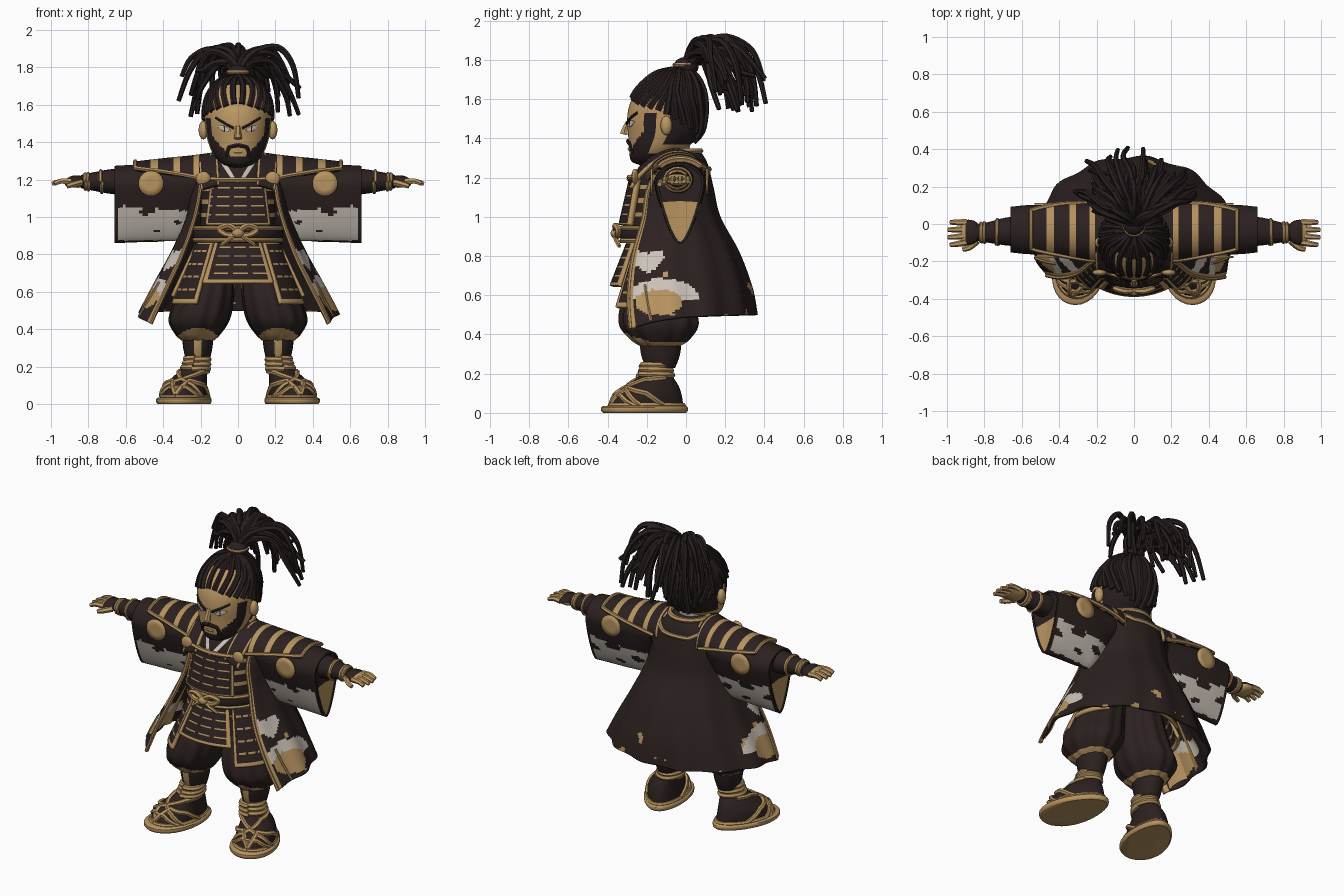
import bpy, bmesh, math, random
from math import sin, cos, pi
from mathutils import Vector, Matrix, noise

random.seed(4)
if "Cube" in bpy.data.objects:
    bpy.data.objects.remove(bpy.data.objects["Cube"])

# Palette
DARK, TRIM, SKIN, LIGHT, HAIR = range(5)
MATS = []
for label, col in (("dark cloth", (.024, .015, .014)), ("gold trim", (.47, .29, .115)),
                   ("tan skin", (.50, .31, .125)), ("pale cloth", (.60, .54, .48)),
                   ("black hair", (.021, .013, .013))):
    m = bpy.data.materials.new(label)
    m.use_nodes = True
    m.diffuse_color = (*col, 1)
    bsdf = m.node_tree.nodes["Principled BSDF"]
    bsdf.inputs["Base Color"].default_value = (*col, 1)
    bsdf.inputs["Roughness"].default_value = .8
    MATS.append(m)


def lerp(a, b, t):
    return a + (b - a) * t


def spline(rows, t):
    """Smooth interpolation through rows of equal length."""
    n = len(rows) - 1
    s = min(max(t, 0), 1) * n
    i = min(int(s), n - 1)
    w = s - i
    near = rows[max(i - 1, 0)], rows[i], rows[i + 1], rows[min(i + 2, n)]
    return [q + .5 * w * (r - p + w * (2*p - 5*q + 4*r - e + w * (3 * (q - r) + e - p)))
            for p, q, r, e in zip(*near)]


def finish(name, mesh, thick=0, mirror=False):
    if not mesh.materials:
        for m in MATS:
            mesh.materials.append(m)
    mesh.shade_smooth()
    mesh.set_sharp_from_angle(angle=.7)
    ob = bpy.data.objects.new(name, mesh)
    bpy.context.collection.objects.link(ob)
    if thick:
        ob.modifiers.new("Thickness", "SOLIDIFY").thickness = thick
    if mirror:
        ob.modifiers.new("Mirror", "MIRROR").use_mirror_merge = False


def sheet(name, f, nu, nv, rule=DARK, thick=0, mirror=False, closed=False):
    """Surface from f(u, v); rule picks the colour of each face."""
    bm = bmesh.new()
    cols = nu if closed else nu + 1
    grid = [[bm.verts.new(f(i / nu, j / nv)) for i in range(cols)] for j in range(nv + 1)]
    for j in range(nv):
        for i in range(nu):
            k = (i + 1) % cols
            face = bm.faces.new((grid[j][i], grid[j][k], grid[j + 1][k], grid[j + 1][i]))
            face.material_index = rule((i + .5) / nu, (j + .5) / nv, face.calc_center_median()) \
                if callable(rule) else rule
    bmesh.ops.remove_doubles(bm, verts=bm.verts, dist=.0005)
    if closed:
        bmesh.ops.holes_fill(bm, edges=bm.edges, sides=0)
    mesh = bpy.data.meshes.new(name)
    bm.to_mesh(mesh)
    finish(name, mesh, thick, mirror)


def tube(name, pts, r0, r1=None, mat=TRIM, mirror=False, ring=False, steps=5):
    """Round cord through points, tapering from r0 to r1."""
    r1 = r0 if r1 is None else r1
    n = (len(pts) - 1) * steps
    cu = bpy.data.curves.new(name, "CURVE")
    cu.dimensions, cu.bevel_depth, cu.bevel_resolution, cu.use_fill_caps = "3D", 1, 1, True
    sp = cu.splines.new("POLY")
    sp.points.add(n)
    for k, p in enumerate(sp.points):
        p.co = (*spline([tuple(q) for q in pts], k / n), 1)
        p.radius = lerp(r0, r1, k / n)
    sp.use_cyclic_u = ring
    tmp = bpy.data.objects.new(name, cu)
    mesh = bpy.data.meshes.new_from_object(tmp)
    bpy.data.objects.remove(tmp)
    mesh.materials.clear()
    for m in MATS:
        mesh.materials.append(m)
    for p in mesh.polygons:
        p.material_index = mat
    finish(name, mesh, 0, mirror)


def trim(name, f, uvs, r=.011, mat=TRIM, mirror=False, steps=8, r1=None):
    """Cord lying on the surface f along straight runs in (u, v)."""
    pts = []
    for (a, b), (c, d) in zip(uvs, uvs[1:]):
        pts += [f(lerp(a, c, k / steps), lerp(b, d, k / steps)) for k in range(steps)]
    tube(name, pts + [f(*uvs[-1])], r, r1, mat, mirror, steps=1)


def upright(rows, fold=0, count=0):
    def f(u, v):
        x, y, z, rx, ry = spline(rows, v)
        a = 2 * pi * u
        k = 1 + fold * cos(count * a)
        return Vector((x + k * rx * sin(a), y - k * ry * cos(a), z))
    return f


def sideways(rows, span=lambda v: (0, 2 * pi)):
    def f(u, v):
        x, y, z, ry, rz = spline(rows, v)
        a = lerp(*span(v), u)
        return Vector((x, y - ry * cos(a), z - rz * sin(a)))
    return f


def level(f, z, u=0):
    lo, hi = 0, 1
    for _ in range(24):
        mid = (lo + hi) / 2
        lo, hi = (mid, hi) if f(u, mid).z < z else (lo, mid)
    return lo


def ball(name, at, size, mat, mirror=False):
    f = lambda u, v: Vector(at) + Vector((size[0] * sin(pi * v) * sin(2*pi*u),
        -size[1] * sin(pi * v) * cos(2*pi*u), -size[2] * cos(pi * v)))
    sheet(name, f, 12, 8, mat, 0, mirror, True)


# Sandals and feet, turned outward
turn = Matrix.Translation((.28, -.21, 0)) @ Matrix.Rotation(.3, 4, "Z")
def footed(rows):
    base = upright(rows)
    def f(u, v):
        p = base(u, v)
        p.x *= 1 + .18 * cos(2 * pi * u)
        return turn @ p
    return f
sheet("sandal_sole", footed([(0, 0, z, r, r + .09) for z, r in
      ((0, .128), (.01, .137), (.028, .137), (.036, .125))]), 32, 6, TRIM, 0, True, True)
foot = footed([(0, .01, .03, .115, .195), (0, .02, .09, .11, .175), (-.01, .05, .14, .09, .13),
               (-.035, .07, .19, .07, .085), (-.045, .075, .25, .062, .07)])
sheet("foot", foot, 28, 12, DARK, 0, True, True)
for s in (-1, 1):
    trim("sandal_strap", foot, [(0, .1), (s * .06, .42), (s * .2, .3), (s * .3, .05)], .015, mirror=True)
    trim("sandal_cross_strap", foot, [(s * .2, .02), (s * .1, .3), (-s * .12, .65), (-s * .3, .7)], .014, mirror=True)
trim("sandal_toe_strap", foot, [(-.16, .05), (-.06, .25), (.06, .25), (.16, .05)], .013, mirror=True)
trim("sandal_rim", foot, [(0, .05), (1, .05)], .013, mirror=True, steps=32)
for v in (.78, .87, .97):
    trim("ankle_wrap", foot, [(0, v), (1, v - .04)], .016, mirror=True, steps=24)

# Shins and baggy trousers
shin = upright([(.215, -.13, .23, .062, .075), (.215, -.13, .3, .078, .1), (.215, -.13, .4, .088, .11)])
sheet("shin", shin, 24, 8, lambda u, v, p: TRIM if abs((u + .5) % 1 - .5) < .04 or v > .8 else DARK,
      0, True, True)
trousers = upright([(.215, -.13, .34, .085, .1), (.215, -.13, .375, .12, .15), (.208, -.135, .45, .16, .2),
                    (.18, -.14, .56, .155, .185), (.15, -.12, .7, .13, .15), (.12, -.1, .87, .11, .13)], .035, 11)
sheet("trousers", trousers, 66, 40, lambda u, v, p: TRIM if v < .14 + .16 * max(cos(2*pi*u), 0) ** 2 else DARK,
      0, True, True)

# Torso, breastplate and shoulder straps
sheet("torso", upright([(0, -.1, .8, .21, .2), (0, -.1, 1, .2, .2), (0, -.09, 1.2, .19, .18),
      (0, -.07, 1.3, .15, .13), (0, -.07, 1.34, .08, .08)]), 36, 36,
      lambda u, v, p: TRIM if p.z < 1.2 and (p.z * 14) % 1 < .3 else DARK, 0, False, True)
def plate_rule(bands, eu, ev):
    def rule(u, v, p):
        edge = min(u, 1 - u) < eu or min(v, 1 - v) < ev
        line = (v * bands) % 1 < .2 and int(u * 14) % 4 != 1
        return TRIM if edge or line else DARK
    return rule
def breast(u, v):
    x = (2 * u - 1) * lerp(.175, .145, v)
    return Vector((x, -.345 + .055 * v + 1.7 * x * x, lerp(.96, 1.2, v)))
sheet("breastplate", breast, 28, 30, plate_rule(5, .05, .04), .03)
trim("breastplate_top_edge", breast, [(0, 1), (1, 1)], .014)
def strap(u, v):
    y, z = spline([(-.29, 1.18), (-.23, 1.26), (-.13, 1.335), (-.03, 1.35), (.05, 1.31)], v)
    return Vector((.1 + .1 * u + .02 * v, y, z - .03 * u))
sheet("shoulder_strap", strap, 10, 14, lambda u, v, p: TRIM if abs(u - .5) > .4 else DARK, .02, True)
ball("strap_rosette", (.185, -.26, 1.205), (.04, .018, .04), TRIM, True)

# Belt and bow
belt = upright([(0, -.1, z, r, r - .005) for z, r in ((.865, .225), (.89, .24), (.93, .24), (.955, .225))])
sheet("belt", belt, 40, 6, DARK, 0, False, True)
for v in (.2, .8):
    trim("belt_cord", belt, [(0, v), (1, v)], .012, steps=40)
ball("bow_knot", (0, -.355, .915), (.035, .03, .028), TRIM)
tube("bow_loop", [(0, -.355, .92), (.05, -.36, .955), (.1, -.345, .935), (.06, -.35, .905), (0, -.35, .91)],
     .016, mirror=True)
tube("bow_tail", [(.01, -.36, .91), (.05, -.355, .88), (.09, -.34, .85)], .014, .01, mirror=True)

# Armoured skirt panels
def tasset(a0, a1, zb, rx, ry):
    def f(u, v):
        a = lerp(a0, a1, u)
        return Vector((lerp(rx, .22, v) * sin(a), -.1 - lerp(ry, .2, v) * cos(a), lerp(zb, .88, v)))
    return f
for name, a0, a1, zb, rx, ry in (("front_tasset", -.58, .58, .65, .35, .29), ("side_tasset", .66, 1.3, .54, .37, .33),
                                 ("rear_tasset", 1.5, 2.3, .58, .36, .3), ("back_tasset", 2.4, 3.1, .62, .36, .3)):
    sheet(name, tasset(a0, a1, zb, rx, ry), 28, 30, plate_rule(5, .07, .06), .02, a0 > 0)

# Long coat, open at the front, with gold-lined front flaps
COAT = [(.5, .535, .44, -.08, 1.1), (.64, .46, .415, -.08, 1.04), (.82, .36, .35, -.08, 1.0),
        (1.0, .28, .255, -.08, 1.0), (1.15, .25, .21, -.07, .95), (1.27, .21, .17, -.06, 1.2),
        (1.34, .12, .13, -.06, 1.35)]
def coat(u, v):
    z, rx, ry, cy, a0 = spline(COAT, v)
    a = lerp(a0, 2 * pi - a0, u)
    k = 1 + .02 * (1 - v) * sin(13 * a)
    dip = .07 * (1 - v) ** 3 * abs(2 * u - 1) ** 5
    return Vector((k * rx * sin(a), cy - k * ry * cos(a), z - dip))
def coat_rule(u, v, p):
    def inside(y, z, ry, rz):
        return math.hypot((p.y - y) / ry, (p.z - z) / rz) < 1
    if min(u, 1 - u) < .012 or inside(-.14, .565, .12, .065):
        return TRIM
    band = p.z > .575 and inside(-.12, .57, .19, .115)
    if band or inside(-.2, .78 + .015 * sin(40 * p.y), .09, .05):
        return LIGHT
    return TRIM if v < .25 and noise.noise(p * 14) > .52 else DARK
sheet("coat", coat, 130, 84, coat_rule, .015)
def lining(u, v):
    p = coat(.01 + .16 * u, .01 + .3 * v)
    return Vector((p.x * .955, -.08 + (p.y + .08) * .955, p.z))
sheet("coat_flap_lining", lining, 20, 14, TRIM, 0, True)
for s in (0, 1):
    trim("coat_front_edging", coat, [(s, 0), (s, .75)], .01, steps=20)
    trim("coat_inner_edging", coat, [(abs(s - .06), .01), (abs(s - .05), .2)], .008)
trim("coat_yoke_edging", coat, [(.1, .8), (.3, .84), (.4, .79), (.6, .79), (.7, .84), (.9, .8)], .014)
trim("coat_neck_edging", coat, [(.05, .98), (.95, .98)], .016, steps=24)

# Wide hanging sleeves with a pointed underside
def sleeve(u, v):
    x, ry, drop, top = spline([(.2, .11, .14, .13), (.3, .12, .28, .12), (.4, .13, .3, .115),
                               (.55, .132, .305, .11), (.66, .122, .31, .104)], v)
    c, s = cos(2 * pi * u), sin(2 * pi * u)
    return Vector((x, -.03 - ry * c * (1 - .38 * max(s, 0)), 1.17 - s * (drop if s > 0 else top)))
def sleeve_rule(u, v, p):
    pale = .875 < p.z < 1.06 - .08 * (.62 - p.x) and p.x < .64
    spots = noise.noise(Vector((p.x * 10, p.y * 2, p.z * 18)))
    return LIGHT if pale and spots < .24 else DARK
sheet("sleeve", sleeve, 110, 66, sleeve_rule, .012, True)
sheet("sleeve_lining", lambda u, v: Vector((.645, -.03, 1.08)).lerp(
      sleeve(u, .98), .95 * (1 - v)), 40, 8, lambda u, v, p: TRIM if p.z < 1.08 else DARK, 0, True)
for side, y in (("front", -.172), ("back", .112)):
    disc = lambda u, v: Vector((.465 + .068 * (1 - v) * sin(2*pi*u), y, 1.18 + .068 * (1 - v) * cos(2*pi*u)))
    sheet(side + "_sleeve_crest", disc, 24, 2, TRIM, .009, True)

# Layered shoulder guards, cut shorter towards the elbow
guard = sideways([(.14, -.05, 1.2, .15, .145), (.25, -.04, 1.19, .155, .14), (.4, -.03, 1.18, .155, .135),
                  (.55, -.03, 1.18, .145, .118)], lambda v: (-pi - .15 + .9 * v, .15 - .9 * v))
sheet("shoulder_guard", guard, 28, 40, lambda u, v, p: TRIM if (v * 4 + .1) % 1 < .27 else DARK, .02, True)
trim("shoulder_guard_end", guard, [(0, 1), (1, 1)], .011, mirror=True, steps=20)
for u in (.02, .98):
    trim("shoulder_guard_rim", guard, [(u, .1), (u, 1)], .012, mirror=True)

# Forearms, hands and fingers
arm = sideways([(.58, -.04, 1.19, .08, .075), (.68, -.04, 1.19, .075, .066), (.78, -.045, 1.19, .055, .048),
                (.84, -.045, 1.19, .045, .035)])
sheet("forearm", arm, 20, 14, DARK, 0, True, True)
for v in (.48, .74, .82):
    trim("wrist_wrap", arm, [(0, v), (1, v + .03)], .01, mirror=True, steps=20)
sheet("hand", sideways([(.82, -.045, 1.19, .03, .022), (.85, -.045, 1.19, .06, .033), (.89, -.045, 1.19, .068, .03),
      (.925, -.045, 1.185, .06, .016)]), 16, 8, lambda u, v, p: SKIN if p.x > .9 or p.z < 1.185 else DARK, 0, True, True)
for k in range(4):
    y = -.097 + .035 * k
    tube("finger", [(.895, y, 1.19), (.945, y * 1.1, 1.192), (1 - .012 * abs(k - 1.5), y * 1.15, 1.178)],
         .019, .012, SKIN, True)
tube("thumb", [(.84, -.09, 1.185), (.88, -.125, 1.175), (.915, -.135, 1.165)], .02, .013, SKIN, True)

# Neck and crossed collar
sheet("neck", upright([(0, -.09, 1.2, .09, .09), (0, -.08, 1.36, .085, .1)]), 20, 3,
      lambda u, v, p: LIGHT if p.y > -.08 else SKIN, 0, False, True)
sheet("collar", lambda u, v: Vector((lerp(.0, .085, v) + .035 * u, lerp(-.305, -.17, v) + .02 * u,
      lerp(1.19, 1.32, v) + .01 * u)), 4, 6, LIGHT, .012, True)

# Head with painted beard and scalp
head = upright([(0, -.2, 1.265, .03, .04), (0, -.185, 1.285, .085, .095), (0, -.15, 1.34, .135, .14),
                (0, -.11, 1.42, .165, .185), (0, -.1, 1.5, .176, .2), (0, -.09, 1.58, .178, .195),
                (0, -.075, 1.66, .155, .165), (0, -.055, 1.73, .095, .1), (0, -.04, 1.755, .004, .004)])
def head_rule(u, v, p):
    w = abs((u + .5) % 1 - .5)
    hair = p.z > 1.37 and w > .27 or p.z > 1.71
    beard = p.z < 1.53 and min(.03 + (p.z - 1.3) * .9, .155) < w < .215
    return HAIR if hair or beard or p.z < 1.325 else SKIN
sheet("head", head, 72, 64, head_rule, 0, False, True)
ball("ear", (.185, -.1, 1.465), (.026, .03, .05), SKIN, True)
tube("nose", [(0, -.295, 1.485), (0, -.31, 1.45), (0, -.318, 1.42)], .012, .022, SKIN)
on = lambda pairs: [(u, level(head, z)) for u, z in pairs]
trim("eyebrow", head, on([(.02, 1.475), (.06, 1.498), (.115, 1.53)]), .01, HAIR, True, r1=.007)
trim("moustache", head, on([(0, 1.385), (.05, 1.375), (.085, 1.325)]), .014, HAIR, True, r1=.01)
trim("lower_lip", head, on([(-.025, 1.345), (.025, 1.345)]), .008, SKIN)
def eye(u, v):
    p = head(lerp(.035, .105, u), level(head, 1.462 + .022 * u + (v - .5) * .03 * sin(pi * u)))
    return p + Vector((.002, -.005, 0))
sheet("eye", eye, 10, 4, lambda u, v, p: HAIR if abs(u - .45) < .08 else LIGHT, .004, True)

# Tight braids swept back over the scalp, with skin partings at the front
for k in range(26):
    u = (k + .5) / 26
    w = abs((u + .5) % 1 - .5)
    sweep = .06 * sin(4 * pi * w) * (1 if u < .5 else -1)
    z = lerp(1.61, 1.54, w / .22) if w < .22 else lerp(1.54, 1.37, (w - .22) / .28)
    low = level(head, z)
    trim("braid", head, [(u, low), (u + sweep, lerp(low, .97, .5)), (u + sweep, .97)], .018, HAIR, r1=.016)

# Tied ponytail of loose locks
ball("ponytail_base", (0, .0, 1.765), (.065, .065, .05), HAIR)
circle = [(.056 * sin(k * pi / 8), -.005 - .056 * cos(k * pi / 8), 1.775) for k in range(16)]
tube("hair_tie", circle, .009, ring=True, steps=1)
jitter = lambda: random.uniform(-.018, .018)
for k in range(46):
    az = lerp(-1.25, 1.25, (k % 23 + random.random()) / 23)
    reach = random.uniform(.18, .29) + .16 * cos(az) * random.random()
    rise, fall = random.uniform(0, .125), random.uniform(-.02, .26)
    path = [(0, 0), (.25, .05 + rise * .5), (.6, .04 + rise * .9), (.88, rise - fall * .45), (1.04, .02 - fall)]
    tube("loose_lock", [(reach * t * sin(az) + jitter(), .01 + reach * t * cos(az) + jitter(), 1.765 + h)
                        for t, h in path], .025, .012, HAIR)
